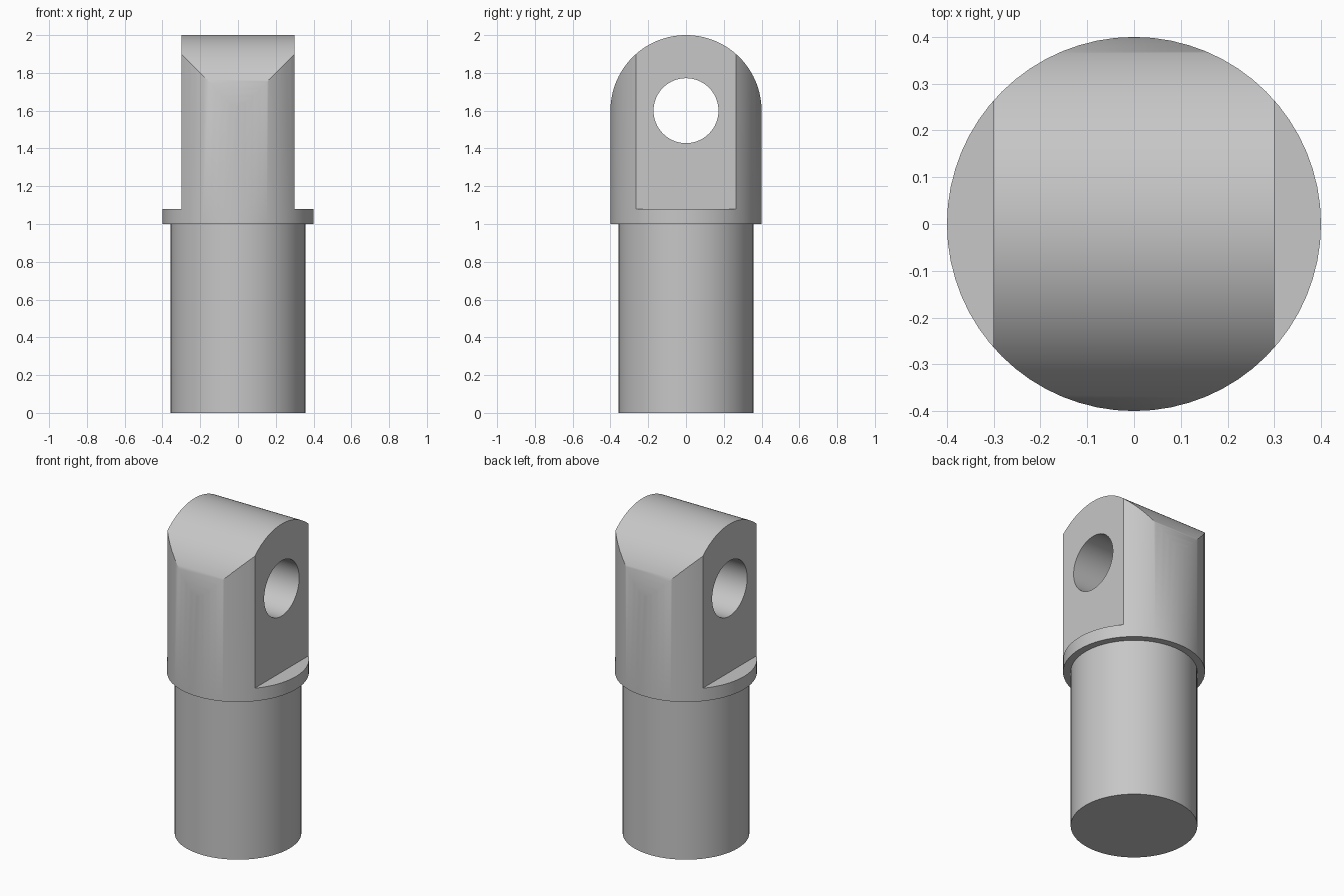
import bpy, bmesh, math
from mathutils import Matrix

cube = bpy.data.objects.get("Cube")
if cube:
    bpy.data.objects.remove(cube, do_unlink=True)

SEGMENTS = 64
COLLAR_R, SHAFT_R, HOLE_R = 0.4, 0.357, 0.172
EYE_Z, LEDGE_Z, FLAT_X = 1.6, 1.08, 0.3

steel = bpy.data.materials.new("plain grey")
steel.use_nodes = True
grey = (0.57, 0.57, 0.57, 1)
steel.diffuse_color = grey
steel.node_tree.nodes["Principled BSDF"].inputs["Base Color"].default_value = grey


def to_object(name, bm):
    bmesh.ops.recalc_face_normals(bm, faces=bm.faces)
    mesh = bpy.data.meshes.new(name)
    bm.to_mesh(mesh)
    bm.free()
    mesh.materials.append(steel)
    obj = bpy.data.objects.new(name, mesh)
    bpy.context.collection.objects.link(obj)
    return obj


def lathe(name, profile):
    bm = bmesh.new()
    verts = [bm.verts.new((r, 0, z)) for r, z in profile]
    edges = [bm.edges.new(pair) for pair in zip(verts, verts[1:])]
    bmesh.ops.spin(bm, geom=verts + edges, axis=(0, 0, 1), cent=(0, 0, 0),
                   angle=math.tau, steps=SEGMENTS, use_duplicate=False)
    bmesh.ops.remove_doubles(bm, verts=bm.verts, dist=0.0001)
    return to_object(name, bm)


def prism_along_x(name, outline, x0, x1):
    bm = bmesh.new()
    face = bm.faces.new([bm.verts.new((x0, y, z)) for y, z in outline])
    side = bmesh.ops.extrude_face_region(bm, geom=[face])["geom"]
    moved = [v for v in side if isinstance(v, bmesh.types.BMVert)]
    bmesh.ops.translate(bm, verts=moved, vec=(x1 - x0, 0, 0))
    return to_object(name, bm)


def arc(radius, start, end, steps):
    angles = [math.radians(start + (end - start) * i / steps) for i in range(steps + 1)]
    return [(radius * math.cos(a), EYE_Z + radius * math.sin(a)) for a in angles]


def boolean(target, cutter, operation):
    mod = target.modifiers.new(cutter.name, "BOOLEAN")
    mod.operation, mod.object, mod.solver = operation, cutter, "EXACT"
    bpy.context.view_layer.objects.active = target
    bpy.ops.object.modifier_apply(modifier=mod.name)
    bpy.data.objects.remove(cutter, do_unlink=True)


# Round shaft with the wider head above it
pin = lathe("eye_pin", [(0, 0), (SHAFT_R, 0), (SHAFT_R, 1), (COLLAR_R, 1),
                        (COLLAR_R, 2.1), (0, 2.1)])

# Rounded crown across the head
crown = arc(COLLAR_R, 4, 176, 60)
base = [(-0.6, crown[-1][1]), (-0.6, -0.2), (0.6, -0.2), (0.6, crown[0][1])]
boolean(pin, prism_along_x("crown_shape", crown + base, -0.7, 0.7), "INTERSECT")

# Flat cheeks on both sides, leaving the collar ledge
for side in (-1, 1):
    cheek = [(-0.6, LEDGE_Z), (0.6, LEDGE_Z), (0.6, 2.3), (-0.6, 2.3)]
    boolean(pin, prism_along_x("cheek_cut", cheek, side * FLAT_X, side * 0.7), "DIFFERENCE")

# Cross hole through the cheeks
hole = arc(HOLE_R, 0, 360, SEGMENTS)[:-1]
boolean(pin, prism_along_x("hole_cut", hole, -0.7, 0.7), "DIFFERENCE")

bpy.ops.object.select_all(action="DESELECT")
pin.select_set(True)
bpy.context.view_layer.objects.active = pin
bpy.ops.object.shade_smooth_by_angle(angle=math.radians(30))
